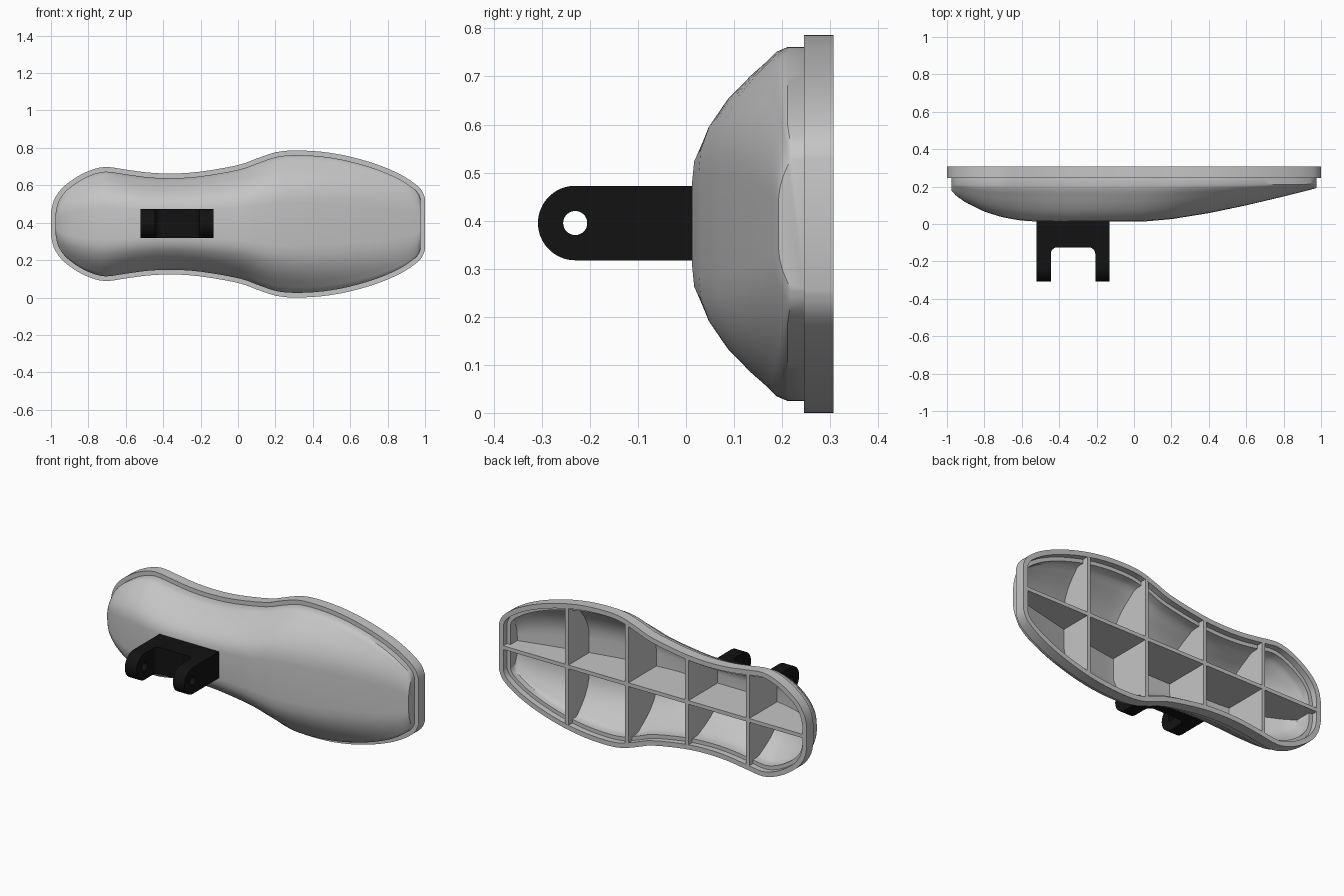
import bpy, bmesh, math

if "Cube" in bpy.data.objects:
    bpy.data.objects.remove(bpy.data.objects["Cube"])

ZC = 0.393                       # height of the symmetry plane
BACK, RIM, LEDGE = 0.307, 0.246, 0.272

# half width along the length, and front depth along the length
OUTLINE = [(-1, .06), (-.985, .125), (-.945, .187), (-.88, .24), (-.8, .283), (-.71, .305),
           (-.6, .291), (-.48, .275), (-.35, .27), (-.2, .28), (0, .315), (.1, .35),
           (.2, .383), (.3, .393), (.45, .386), (.6, .36), (.75, .316), (.87, .264),
           (.95, .212), (.985, .175), (1, .138)]
FRONT = [(-1, .21), (-.975, .178), (-.95, .15), (-.9, .115), (-.8, .066), (-.7, .035),
         (-.6, .018), (-.5, .012), (-.2, .012), (.05, .013), (.2, .026), (.4, .058),
         (.6, .1), (.8, .147), (.95, .185), (1, .2)]
# cross-section: width fraction, depth fraction
SECTION = [(1, 0), (.975, .13), (.92, .25), (.84, .44), (.72, .68), (.57, .88), (.43, .98), (.3, 1)]


def material(name, v):
    m = bpy.data.materials.new(name)
    m.diffuse_color = (v, v, v, 1)
    m.use_nodes = True
    m.node_tree.nodes["Principled BSDF"].inputs["Base Color"].default_value = m.diffuse_color
    return m


GREY = material("light grey", 0.56)
BLACK = material("black", 0.006)


def smooth_path(pts, n):
    """Catmull-Rom subdivision of an open path."""
    p = [pts[0]] + pts + [pts[-1]]
    out = []
    for a, b, c, d in zip(p, p[1:], p[2:], p[3:]):
        for k in range(n):
            t = k / n
            out.append(tuple(.5 * (2 * b[i] + (c[i] - a[i]) * t
                             + (2 * a[i] - 5 * b[i] + 4 * c[i] - d[i]) * t * t
                             + (3 * b[i] - a[i] - 3 * c[i] + d[i]) * t ** 3) for i in (0, 1)))
    return out + [pts[-1]]


def lookup(pts, x):
    for a, b in zip(pts, pts[1:]):
        if x <= b[0]:
            return a[1] + (b[1] - a[1]) * (x - a[0]) / (b[0] - a[0])
    return pts[-1][1]


PATH = smooth_path(OUTLINE, 3)


def front(x):
    return lookup(FRONT, x)


def inset(d):
    """Upper half of the outline moved inward by d."""
    full = [(PATH[0][0], -PATH[0][1])] + PATH + [(PATH[-1][0], -PATH[-1][1])]
    out = []
    for a, b, c in zip(full, full[1:], full[2:]):
        n = []
        for s, e in ((a, b), (b, c)):
            l = math.dist(s, e)
            n.append(((e[1] - s[1]) / l, -(e[0] - s[0]) / l))
        k = 1 + n[0][0] * n[1][0] + n[0][1] * n[1][1]
        out.append((b[0] + d * (n[0][0] + n[1][0]) / k, b[1] + d * (n[0][1] + n[1][1]) / k))
    return out


def section(w, base, tip):
    """(y, z offset) points across the dome from top edge to bottom edge."""
    depth = max(base - tip, .006)
    lip = min(.035, depth * .5)
    half = [(base, w)] + [(base - lip - (depth - lip) * f, w * s) for s, f in SECTION]
    return half + [(y, -z) for y, z in reversed(half)]


def finish(bm, name, mat, angle=32):
    bmesh.ops.remove_doubles(bm, verts=bm.verts, dist=1e-5)
    bmesh.ops.recalc_face_normals(bm, faces=bm.faces)
    me = bpy.data.meshes.new(name)
    bm.to_mesh(me)
    bm.free()
    me.materials.append(mat)
    ob = bpy.data.objects.new(name, me)
    bpy.context.collection.objects.link(ob)
    bpy.ops.object.select_all(action='DESELECT')
    ob.select_set(True)
    bpy.context.view_layer.objects.active = ob
    bpy.ops.object.shade_smooth_by_angle(angle=math.radians(angle))
    return ob


def bridge(bm, a, b, closed):
    n = len(a)
    for i in range(n if closed else n - 1):
        j = (i + 1) % n
        bm.faces.new((a[i], a[j], b[j], b[i]))


def prism(name, pts, vec, mat):
    """Flat polygon extruded along vec."""
    bm = bmesh.new()
    a = [bm.verts.new(p) for p in pts]
    b = [bm.verts.new([p[i] + vec[i] for i in range(3)]) for p in pts]
    bm.faces.new(a)
    bm.faces.new(b)
    bridge(bm, a, b, True)
    return finish(bm, name, mat)


# hollow dome with a stepped rim around the open back
bm = bmesh.new()
rings = []
for d, y in ((.025, RIM), (0, RIM), (0, BACK), (.028, BACK), (.028, LEDGE), (.05, LEDGE)):
    up = inset(d)
    loop = up + [(x, -w) for x, w in reversed(up)]
    rings.append([bm.verts.new((x, y, ZC + w)) for x, w in loop])
for a, b in zip(rings, rings[1:]):
    bridge(bm, a, b, True)
for d, base, wall in ((.025, RIM, 0), (.05, LEDGE, .025)):
    cols = [[bm.verts.new((x, y, ZC + z)) for y, z in section(w, base, front(x) + wall)]
            for x, w in inset(d)]
    for a, b in zip(cols, cols[1:]):
        bridge(bm, a, b, False)
    bm.faces.new(cols[0])
    bm.faces.new(cols[-1])
finish(bm, "hollow_shell", GREY)

# cross ribs inside the shell
T = .011
inner = inset(.04)
for i, x in enumerate((-.615, -.22, .17, .56)):
    w = lookup(PATH, x) - .018
    pts = [(.3065, w)] + [(LEDGE - .003, w)]
    pts += section(lookup(inner, x), LEDGE - .003, front(x) + .014)
    pts += [(LEDGE - .003, -w), (.3065, -w)]
    prism(f"cross_rib_{i + 1}", [(x - T, y, ZC + z) for y, z in pts], (2 * T, 0, 0), GREY)

# long rib down the middle
xs = [-.962 + 1.924 * k / 32 for k in range(33)]
pts = [(-.985, .3065), (-.985, .268), (-.962, .268)]
pts += [(x, front(x) + .014) for x in xs] + [(.962, .268), (.985, .268), (.985, .3065)]
prism("long_rib", [(x, y, ZC - T) for x, y in pts], (0, 0, 2 * T), GREY)

# bracket: two rounded lugs with pin holes
R, YH, ZB = .0775, -.2305, .395
X0, X1, TH = -.52, -.132, .075


def arc(cx, cy, r, a0, a1, n):
    return [(cx + r * math.cos(math.radians(a0 + (a1 - a0) * k / n)),
             cy + r * math.sin(math.radians(a0 + (a1 - a0) * k / n))) for k in range(n + 1)]


for side, x in (("left", X0), ("right", X1 - TH)):
    bm = bmesh.new()
    edge = arc(YH, ZB, R, 90, 270, 32)
    hole = arc(YH, ZB, .025, 90, 270, 32)
    far = [(.015, ZB - R), (.015, ZB + R)]
    hole2 = arc(YH, ZB, .025, -90, 90, 32)
    layers = []
    for px in (x, x + TH):
        V = lambda q: [bm.verts.new((px, y, z)) for y, z in q]
        e, h, f, g = V(edge), V(hole), V(far), V(hole2)
        bridge(bm, e, h, False)
        bm.faces.new([e[-1]] + f + [e[0]] + g[::-1])
        layers.append((e + f, h, g))
    bridge(bm, layers[0][0], layers[1][0], True)
    bridge(bm, layers[0][1], layers[1][1], False)
    bridge(bm, layers[0][2], layers[1][2], False)
    finish(bm, f"bracket_lug_{side}", BLACK)

# bracket bridge with filleted inner corners
A, B, r, YB = X0 + TH, X1 - TH, .035, -.125
pts = [(A, .015)] + arc(A + r, YB - r, r, 180, 90, 8) + arc(B - r, YB - r, r, 90, 0, 8) + [(B, .015)]
prism("bracket_bridge", [(x, y, ZB - R) for x, y in pts], (0, 0, 2 * R), BLACK)
